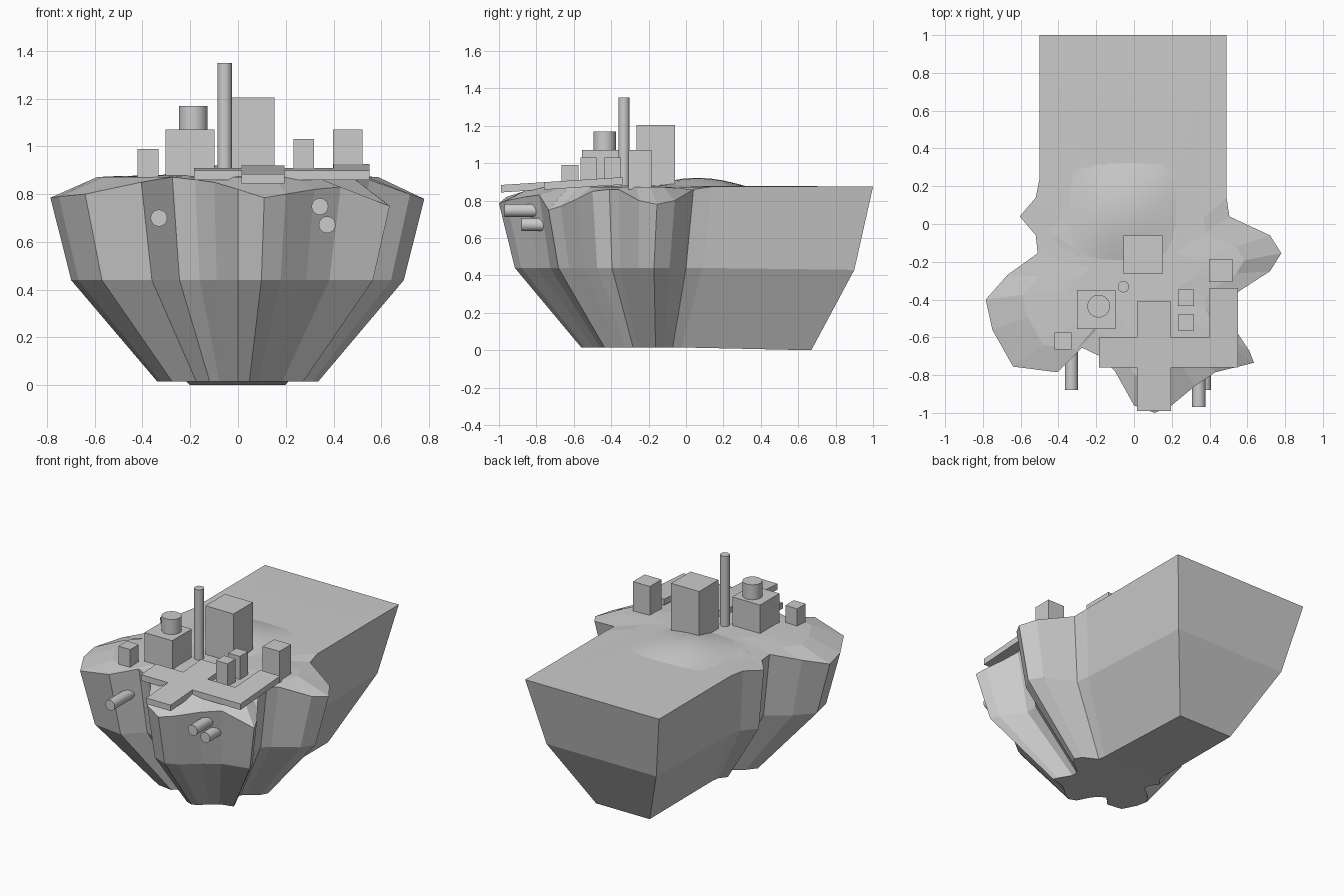
import bpy, bmesh, math

if "Cube" in bpy.data.objects:
    bpy.data.objects.remove(bpy.data.objects["Cube"])

def make(name, bm):
    bmesh.ops.recalc_face_normals(bm, faces=bm.faces)
    me = bpy.data.meshes.new(name)
    bm.to_mesh(me)
    bm.free()
    ob = bpy.data.objects.new(name, me)
    bpy.context.collection.objects.link(ob)
    return ob

def box(name, x0, x1, y0, y1, z0, z1):
    bm = bmesh.new()
    bmesh.ops.create_cube(bm, size=1)
    for v in bm.verts:
        v.co = (x0 + (v.co.x + .5) * (x1 - x0), y0 + (v.co.y + .5) * (y1 - y0),
                z0 + (v.co.z + .5) * (z1 - z0))
    return make(name, bm)

def tube(name, loc, r, length, along_y=False):
    bpy.ops.mesh.primitive_cylinder_add(vertices=32, radius=r, depth=length, location=loc,
                                        rotation=(math.pi / 2 if along_y else 0, 0, 0))
    bpy.context.object.name = name
    bpy.ops.object.shade_smooth_by_angle()

# Cliff: rim outline (x, y, z), tapered in two steps down to the base
RIM = [(-.5, 1, .875), (.49, 1, .875), (.49, .14, .875), (.505, .04, .86), (.72, -.06, .80),
       (.78, -.155, .78), (.72, -.25, .80), (.55, -.36, .86), (.5, -.41, .86), (.5, -.5, .85),
       (.55, -.58, .81), (.61, -.67, .77), (.635, -.735, .75), (.43, -.785, .83),
       (.32, -.86, .82), (.2, -.96, .80), (.11, -1, .785), (0, -.96, .82), (-.1, -.78, .85),
       (-.18, -.7, .86), (-.275, -.655, .872), (-.405, -.785, .85), (-.64, -.755, .80),
       (-.75, -.56, .79), (-.785, -.4, .785), (-.67, -.27, .83), (-.51, -.155, .87),
       (-.52, -.06, .87), (-.605, .04, .865), (-.52, .14, .875), (-.5, .24, .875)]

def middle(x, y, z):
    return (x * (.82 if y > .9 else .89), .9 if y > .9 else y * .88 - .035, .44 - .01 * (y > .9))

def bottom(x, y, z):
    return (x * (.4 if y > .9 else .43), .67 if y > .9 else y * .47 - .09, .0 if y > .9 else .015)

def plateau(k, h):
    return lambda x, y, z: (x * k, -.3 + (y + .3) * k, h if y < .9 else .877)

bm = bmesh.new()
levels = [bottom, middle, lambda *p: p, plateau(.75, .872), plateau(.45, .88)]
rings = [[bm.verts.new(f(*p)) for p in RIM] for f in levels]
n = len(RIM)
for a, b in zip(rings, rings[1:]):
    for i in range(n):
        j = (i + 1) % n
        bm.faces.new((a[i], a[j], b[j], b[i]))
caps = [bm.faces.new(rings[0]), bm.faces.new(rings[-1])]
bmesh.ops.triangulate(bm, faces=caps)
make("cliff", bm)

# Low rise on the deck
bm = bmesh.new()
bmesh.ops.create_grid(bm, x_segments=8, y_segments=8, size=1)
for v in bm.verts:
    x, y = v.co.x, v.co.y
    v.co = (-.05 + .3 * x, .06 + .28 * y,
            .872 + .05 * math.cos(x * math.pi / 2) * math.cos(y * math.pi / 2))
ob = make("low_rise", bm)
bpy.context.view_layer.objects.active = ob
ob.select_set(True)
bpy.ops.object.shade_smooth_by_angle()

# Tilted branching platform
PLATE = [(.015, -.99), (.195, -.99), (.195, -.76), (.55, -.76), (.55, -.34), (.4, -.34),
         (.4, -.6), (.195, -.6), (.195, -.41), (.015, -.41), (.015, -.6), (-.185, -.6),
         (-.185, -.76), (.015, -.76)]
bm = bmesh.new()
face = bm.faces.new([bm.verts.new((x, y, .843 + (y + 1) * .064)) for x, y in PLATE])
ext = bmesh.ops.extrude_face_region(bm, geom=[face])
for v in ext["geom"]:
    if isinstance(v, bmesh.types.BMVert):
        v.co.z += .04
make("platform", bm)

# Buildings
box("tower", -.055, .152, -.265, -.06, .86, 1.205)
box("round_tower_base", -.303, -.098, -.555, -.35, .86, 1.07)
box("left_hut", -.42, -.332, -.665, -.575, .86, .99)
for i, y in enumerate((-.435, -.565)):
    box(f"hut_{i}", .232, .318, y, y + .087, .86, 1.03)
box("right_block", .397, .522, -.308, -.185, .86, 1.07)
tube("round_tower_top", (-.187, -.435, 1.12), .06, .1)
tube("mast", (-.056, -.332, 1.105), .03, .49)

# Pipes sticking out of the cliff front
for i, (x, y, z) in enumerate([(-.331, -.88, .7), (.343, -.97, .748), (.373, -.88, .672)]):
    tube(f"pipe_{i}", (x, y + .11, z), .035, .22, True)
